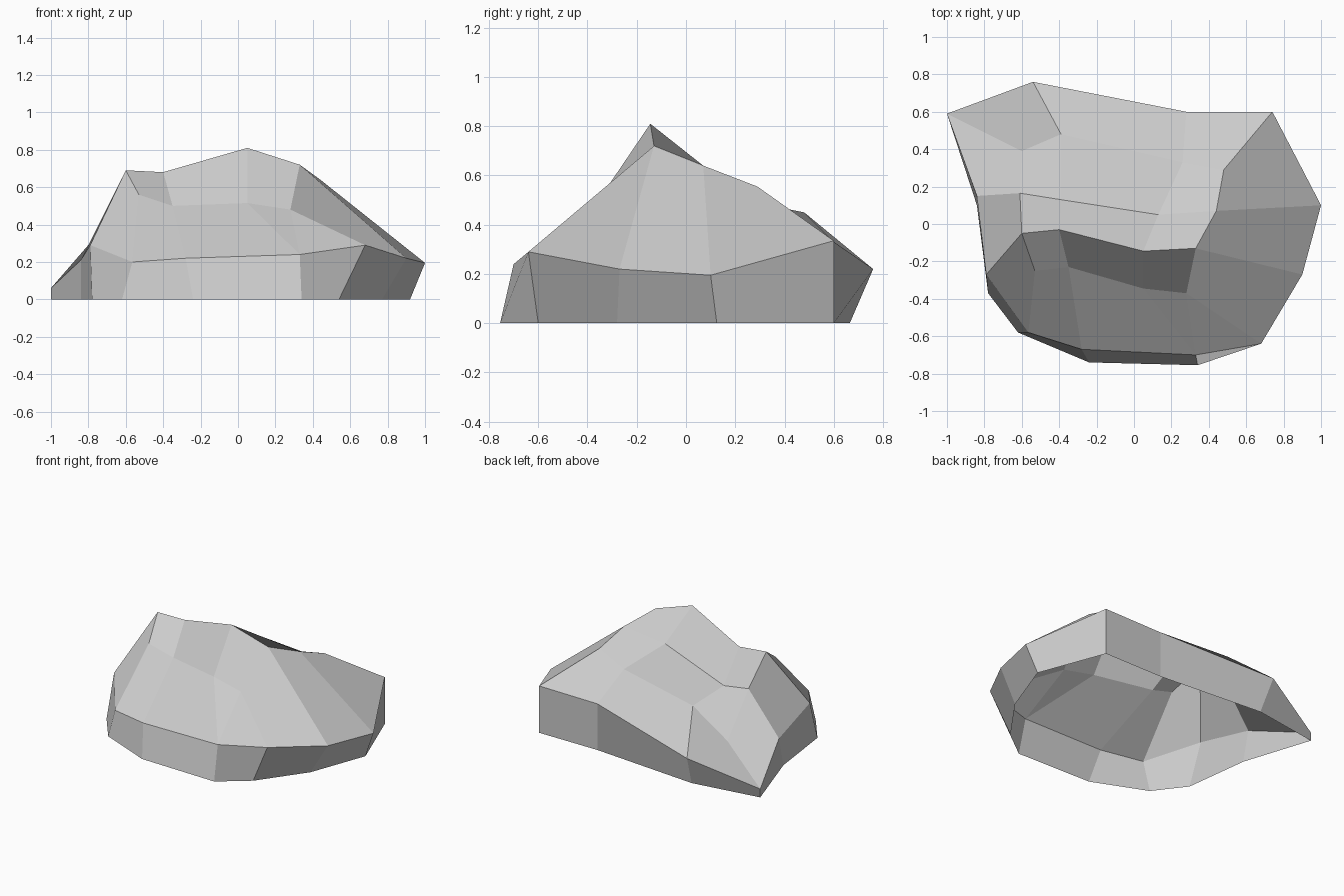
import bpy
import bmesh
from mathutils import Vector

default_cube = bpy.data.objects.get("Cube")
if default_cube:
    bpy.data.objects.remove(default_cube, do_unlink=True)


def make_material(name, value):
    """Create a flat neutral stone material."""
    material = bpy.data.materials.new(name)
    material.use_nodes = True
    colour = (value, value, value, 1)
    material.diffuse_color = colour
    shader = next(n for n in material.node_tree.nodes if n.type == "BSDF_PRINCIPLED")
    shader.inputs["Base Color"].default_value = colour
    return material


def bridge(bm, lower, upper):
    """Join two closed loops with a band of quads."""
    count = len(lower)
    for index in range(count):
        following = (index + 1) % count
        bm.faces.new((lower[index], lower[following], upper[following], upper[index]))


# Ground outline, counter-clockwise from the front corner
ground_outline = [
    (-.62, -.58), (-.24, -.74), (.34, -.755), (.54, -.6),
    (.77, -.28), (.92, .125), (.74, .6), (.28, .6),
    (-.51, .665), (-1, .59), (-.84, .1), (-.78, -.37),
]

# Shoulder outline where the steep sides meet the slopes
shoulder_outline = [
    (-.565, -.58, .2), (-.28, -.67, .22), (.33, -.7, .24), (.68, -.64, .29),
    (.9, -.27, .22), (1, .1, .195), (.74, .6, .335), (.28, .6, .33),
    (-.54, .76, .22), (-1, .59, .06), (-.84, .15, .21), (-.79, -.27, .29),
]

# Crown cross-sections: front slope, ridge, hollow and back slope
crown_sections = [
    [(-.53, -.25, .56), (-.35, -.23, .5), (.05, -.345, .515), (.28, -.37, .48)],
    [(-.6, -.05, .69), (-.4, -.03, .68), (.05, -.145, .81), (.33, -.13, .72)],
    [(-.61, .165, .51), (-.39, .13, .46), (.13, .05, .59), (.44, .07, .64)],
    [(-.6, .39, .22), (-.39, .48, .45), (.26, .33, .48), (.48, .29, .555)],
]

bm = bmesh.new()
ground = [bm.verts.new((x, y, 0)) for x, y in ground_outline]
shoulder = [bm.verts.new(Vector(point)) for point in shoulder_outline]
crown = [[bm.verts.new(Vector(point)) for point in row] for row in crown_sections]

# Steep sides, left open underneath
bridge(bm, ground, shoulder)

# Crown patch
for near, far in zip(crown, crown[1:]):
    for left in range(len(near) - 1):
        right = left + 1
        bm.faces.new((near[left], near[right], far[right], far[left]))

# Slopes between the shoulder and the border of the crown patch
front_border = crown[0]
right_border = [row[-1] for row in crown[1:]]
back_border = list(reversed(crown[-1][:-1]))
left_border = [row[0] for row in reversed(crown[1:-1])]
bridge(bm, shoulder, front_border + right_border + back_border + left_border)

# Crease the front corner facet
corner = {crown[0][2], crown[0][3], shoulder[2], shoulder[3]}
facet = next(face for face in bm.faces if set(face.verts) == corner)
bmesh.utils.face_split(facet, crown[0][3], shoulder[2])

mesh = bpy.data.meshes.new("boulder")
bm.to_mesh(mesh)
bm.free()
mesh.materials.append(make_material("stone grey", .6))
boulder = bpy.data.objects.new("boulder", mesh)
bpy.context.collection.objects.link(boulder)
